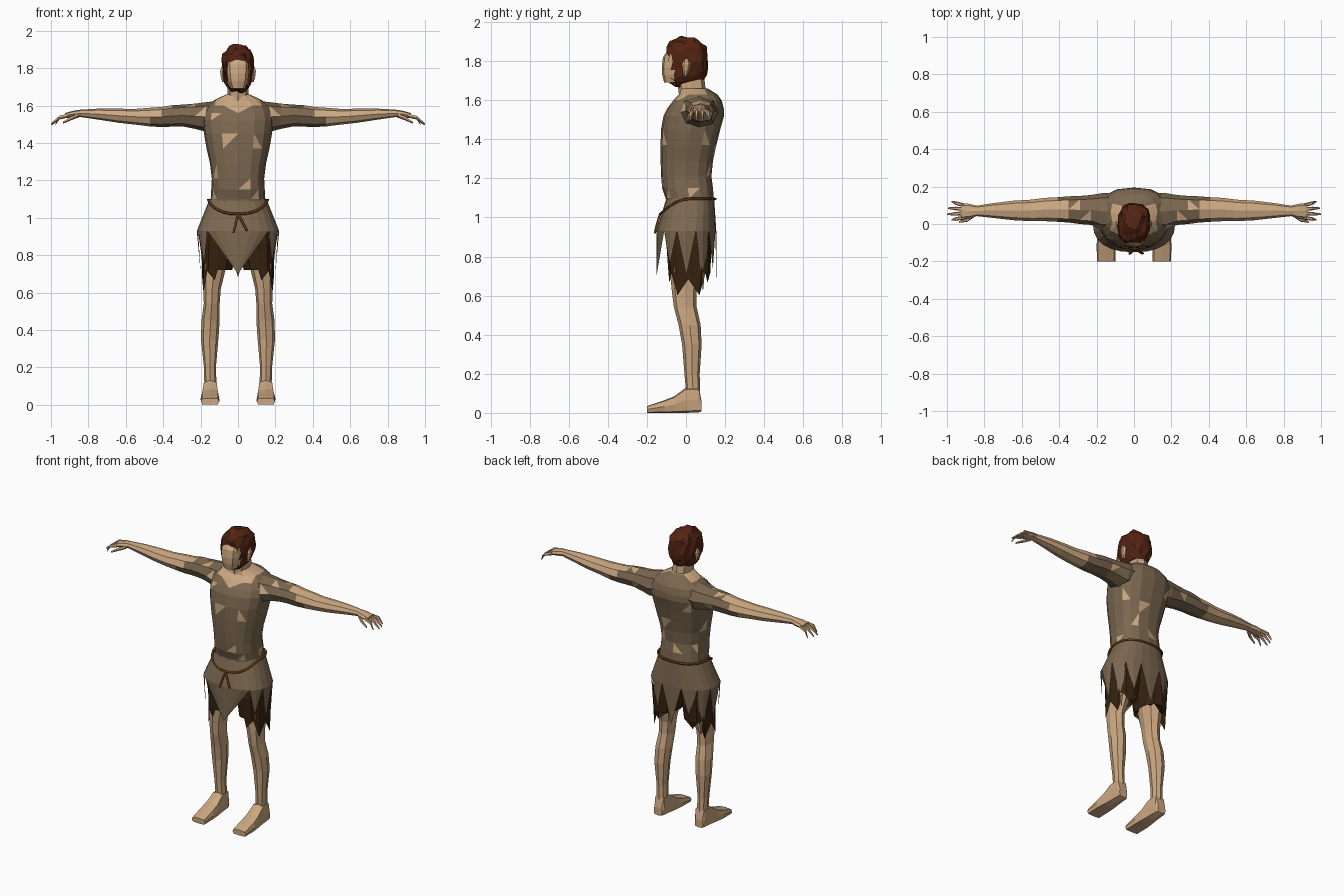
import bpy, bmesh, math, random
from mathutils import Vector

if "Cube" in bpy.data.objects:
    bpy.data.objects.remove(bpy.data.objects["Cube"])

random.seed(4)


def material(name, rgb):
    m = bpy.data.materials.new(name)
    m.diffuse_color = (*rgb, 1)
    m.use_nodes = True
    m.node_tree.nodes["Principled BSDF"].inputs["Base Color"].default_value = m.diffuse_color
    return m


SKIN = material("skin", (0.60, 0.39, 0.22))
CLOTH = material("worn_cloth", (0.20, 0.138, 0.08))
DARK = material("dark_cloth", (0.036, 0.016, 0.005))
HAIR = material("hair", (0.085, 0.017, 0.006))
ROPE = material("rope", (0.15, 0.05, 0.008))


def finish(name, bm, mats, fix=True):
    if fix:
        bmesh.ops.recalc_face_normals(bm, faces=bm.faces)
    me = bpy.data.meshes.new(name)
    bm.to_mesh(me)
    bm.free()
    for m in mats:
        me.materials.append(m)
    ob = bpy.data.objects.new(name, me)
    bpy.context.collection.objects.link(ob)
    return ob


def spow(v, p):
    return math.copysign(abs(v) ** p, v)


def loft(rings, axis="z", n=8, p=0.8, side=1, caps=True):
    """Skin rings of (position, a0, a1, b0, b1) along an axis; side=-1 mirrors x."""
    bm = bmesh.new()
    rows = []
    for t, a0, a1, b0, b1 in rings:
        row = []
        for i in range(n):
            w = 2 * math.pi * i / n - math.pi / 2
            a = (a0 + a1) / 2 + (a1 - a0) / 2 * spow(math.cos(w), p)
            b = (b0 + b1) / 2 + (b1 - b0) / 2 * spow(math.sin(w), p)
            x, y, z = {"z": (a, b, t), "x": (t, a, b), "y": (a, t, b)}[axis]
            row.append(bm.verts.new((x * side, y, z)))
        rows.append(row)
    for r, s in zip(rows, rows[1:]):
        for i in range(n):
            j = (i + 1) % n
            bm.faces.new((r[i], r[j], s[j], s[i]))
    if caps:
        bm.faces.new(rows[0])
        bm.faces.new(rows[-1])
    return bm


def tear(bm, points):
    """Turn the triangle nearest to each point into bare skin."""
    for q in points:
        q = Vector(q)
        f = min(bm.faces, key=lambda f: (f.calc_center_median() - q).length)
        f.material_index = 1


# Torso: ragged tunic with an open neckline and torn holes
torso = loft([(1.03, -.15, .15, -.09, .13), (1.10, -.146, .146, -.105, .142),
              (1.15, -.143, .143, -.122, .138), (1.21, -.14, .14, -.127, .13),
              (1.29, -.15, .15, -.13, .138), (1.37, -.168, .168, -.13, .155),
              (1.45, -.182, .182, -.128, .175), (1.52, -.19, .19, -.115, .195),
              (1.56, -.185, .185, -.095, .193), (1.60, -.165, .165, -.065, .182),
              (1.63, -.125, .125, -.035, .16), (1.66, -.062, .062, -.03, .11)], n=16, p=.78)
bmesh.ops.triangulate(torso, faces=torso.faces)
for f in torso.faces:
    c = f.calc_center_median()
    f.material_index = int(c.z > 1.535 + .75 * abs(c.x) and c.y < .11)
tear(torso, [(-.15, -.08, 1.57), (-.05, -.13, 1.41), (.12, -.1, 1.39), (-.11, -.11, 1.23),
             (.05, -.13, 1.16), (.11, -.09, 1.12), (-.14, -.05, 1.13), (.15, .04, 1.15),
             (.16, .09, 1.40), (-.12, .1, 1.20), (.11, .11, 1.22), (.07, .15, 1.34),
             (-.09, .15, 1.47), (-.15, .02, 1.30), (-.04, .15, 1.17)])
finish("torn_tunic", torso, [CLOTH, SKIN])

# Neck
finish("neck", loft([(1.58, -.075, .075, -.03, .12), (1.66, -.055, .055, -.04, .1),
                     (1.74, -.055, .055, -.05, .09)]), [SKIN])

# Arms, hands, legs and feet on both sides
FINGERS = [(.034, .022, .975), (.058, .052, 1.0), (.08, .085, .995), (.1, .12, .975)]
for side, tag in ((1, "left"), (-1, "right")):
    arm = loft([(.10, -.03, .165, 1.47, 1.625), (.17, -.03, .165, 1.46, 1.618),
                (.23, -.005, .155, 1.475, 1.61), (.29, .0, .15, 1.487, 1.605),
                (.35, .008, .148, 1.487, 1.602), (.41, .012, .143, 1.485, 1.592),
                (.47, .015, .14, 1.488, 1.588), (.55, .015, .13, 1.498, 1.582),
                (.64, .02, .125, 1.508, 1.583), (.75, .032, .112, 1.525, 1.583),
                (.84, .042, .098, 1.538, 1.578), (.88, .03, .108, 1.535, 1.572),
                (.925, .026, .11, 1.533, 1.56)], "x", 8, .9, side)
    bmesh.ops.triangulate(arm, faces=arm.faces)
    for f in arm.faces:
        c = f.calc_center_median()
        f.material_index = int(abs(c.x) > .42 - (c.z - 1.54) * 1.5)
    tear(arm, [(.25 * side, .03, 1.59), (.31 * side, .1, 1.6), (.27 * side, .14, 1.55),
               (.2 * side, -.02, 1.57)])
    finish(tag + "_arm", arm, [CLOTH, SKIN])
    for k, (y0, y1, tip) in enumerate(FINGERS):
        mid = (y0 * .4 + y1 * .6)
        finish(f"{tag}_finger_{k + 1}", loft([
            (.91, y0 - .011, y0 + .011, 1.535, 1.558),
            (.955, mid - .01, mid + .01, 1.525, 1.547),
            (tip, y1 - .004, y1 + .004, 1.495, 1.507)], "x", 5, 1, side), [SKIN])
    finish(tag + "_thumb", loft([(.855, .035, .06, 1.535, 1.56), (.89, .012, .034, 1.522, 1.545),
                                 (.935, .006, .016, 1.503, 1.515)], "x", 5, 1, side), [SKIN])

    leg = loft([(.11, .115, .18, 0, .072), (.20, .118, .182, -.008, .07),
                (.35, .105, .198, -.02, .08), (.45, .098, .195, -.038, .075),
                (.54, .098, .183, -.062, .055), (.62, .092, .184, -.072, .055),
                (.75, .06, .19, -.085, .09), (.90, .03, .19, -.09, .11)], "z", 8, .9, side)
    finish(tag + "_leg", leg, [SKIN])
    foot = loft([(-.2, .1, .198, 0, .035), (-.11, .1, .2, 0, .065), (-.06, .102, .195, 0, .085),
                 (0, .108, .188, 0, .13), (.065, .112, .184, .003, .13),
                 (.08, .12, .18, .008, .06)], "y", 8, .45, side)
    finish(tag + "_foot", foot, [SKIN])

    # Dark under-trousers with a ragged hem, longer on the outside
    trouser = loft([(1.0, .0, .17, -.085, .12), (.86, .012, .195, -.1, .13),
                    (.72, .03, .193, -.09, .125), (.62, .06, .192, -.085, .11)],
                   "z", 12, .8, side, False)
    low = [v for v in trouser.verts if v.co.z < .65]
    for i, v in enumerate(low):
        v.co.z = .80 - 1.08 * (abs(v.co.x) - .02) + (.07 if i % 2 else -.02)
    finish(tag + "_under_trouser", trouser, [DARK])


# Skirt: flared cone with hanging pointed rags
def skirt_point(angle, z, grow=0.0):
    t = max(0, min(1, (1.10 - z) / .17))
    drop = max(0, .93 - z)
    rx = .152 + .068 * t - .09 * drop + grow
    ry = .122 + .031 * t + grow
    cy = .022 - .02 * t
    return (rx * spow(math.cos(angle), .85), cy + ry * spow(math.sin(angle), .85), z)


skirt = bmesh.new()
COLS = 24
rows = [[skirt.verts.new(skirt_point(2 * math.pi * i / COLS - math.pi / 2, z))
         for i in range(COLS)] for z in (1.10, 1.02, .93)]
for r, s in zip(rows, rows[1:]):
    for i in range(COLS):
        j = (i + 1) % COLS
        skirt.faces.new((r[i], s[i], s[j], r[j]))
# Rags as (first column, last column, tip height)
for a, b, z in [(-3, 3, .70), (3, 5, .76), (5, 7, .70), (7, 9, .62), (9, 11, .74), (11, 13, .68),
                (13, 15, .76), (15, 17, .62), (17, 19, .70), (19, 21, .75)]:
    m = (a + b) / 2
    tip = skirt.verts.new(skirt_point(2 * math.pi * m / COLS - math.pi / 2, z))
    for i in range(a, b):
        skirt.faces.new((rows[2][i % COLS], tip, rows[2][(i + 1) % COLS]))
finish("ragged_skirt", skirt, [CLOTH], False)


# Rope belt dipping to a knot with two loose ends
def cord(name, pts, closed=False):
    cu = bpy.data.curves.new(name, "CURVE")
    cu.dimensions = "3D"
    cu.bevel_depth = .007
    cu.bevel_resolution = 0
    sp = cu.splines.new("POLY")
    sp.points.add(len(pts) - 1)
    for q, p in zip(sp.points, pts):
        q.co = (*p, 1)
    sp.use_cyclic_u = closed
    cu.materials.append(ROPE)
    bpy.context.collection.objects.link(bpy.data.objects.new(name, cu))


FRONT = -math.pi / 2
belt = []
for i in range(32):
    w = 2 * math.pi * i / 32 + FRONT
    belt.append(skirt_point(w, 1.095 - .075 * max(0, -math.sin(w)) ** 2, .006))
cord("rope_belt", belt, True)
for k, (d, z) in enumerate([(-.07, .92), (.16, .93)]):
    cord(f"rope_end_{k + 1}", [skirt_point(FRONT + d * t, 1.02 + (z - 1.02) * t, .008)
                               for t in (0, .35, .7, 1)])

# Face block
finish("face", loft([(1.69, -.04, .04, -.112, .02), (1.73, -.054, .054, -.122, .02),
                     (1.77, -.06, .06, -.124, .02), (1.82, -.062, .062, -.118, .02),
                     (1.86, -.055, .055, -.09, .02)], "z", 10, .7), [SKIN])

# Hair and beard: jagged shell with a face opening
hair = bmesh.new()
bmesh.ops.create_icosphere(hair, subdivisions=3, radius=1)
for v in hair.verts:
    d = v.co.copy()
    k = random.uniform(.93, 1.06)
    x, y, z = (spow(c, .82) * k for c in d)
    wide = .086 + .008 * z
    v.co = (x * wide, .003 + y * .113, 1.798 + z * .128)
    if z < 0:
        v.co.z -= .012 * y * z
hole = [f for f in hair.faces if (c := f.calc_center_median()).y < -.055
        and abs(c.x) < .066 and 1.71 < c.z < 1.825]
bmesh.ops.delete(hair, geom=hole, context="FACES")
finish("hair_and_beard", hair, [HAIR], False)

# Ears
for side, tag in ((1, "left"), (-1, "right")):
    finish(tag + "_ear", loft([(1.725, .07, .085, -.012, .005), (1.755, .07, .094, -.018, .018),
                               (1.785, .07, .098, -.02, .024), (1.81, .07, .088, -.01, .015)],
                              "z", 6, 1, side), [SKIN])
